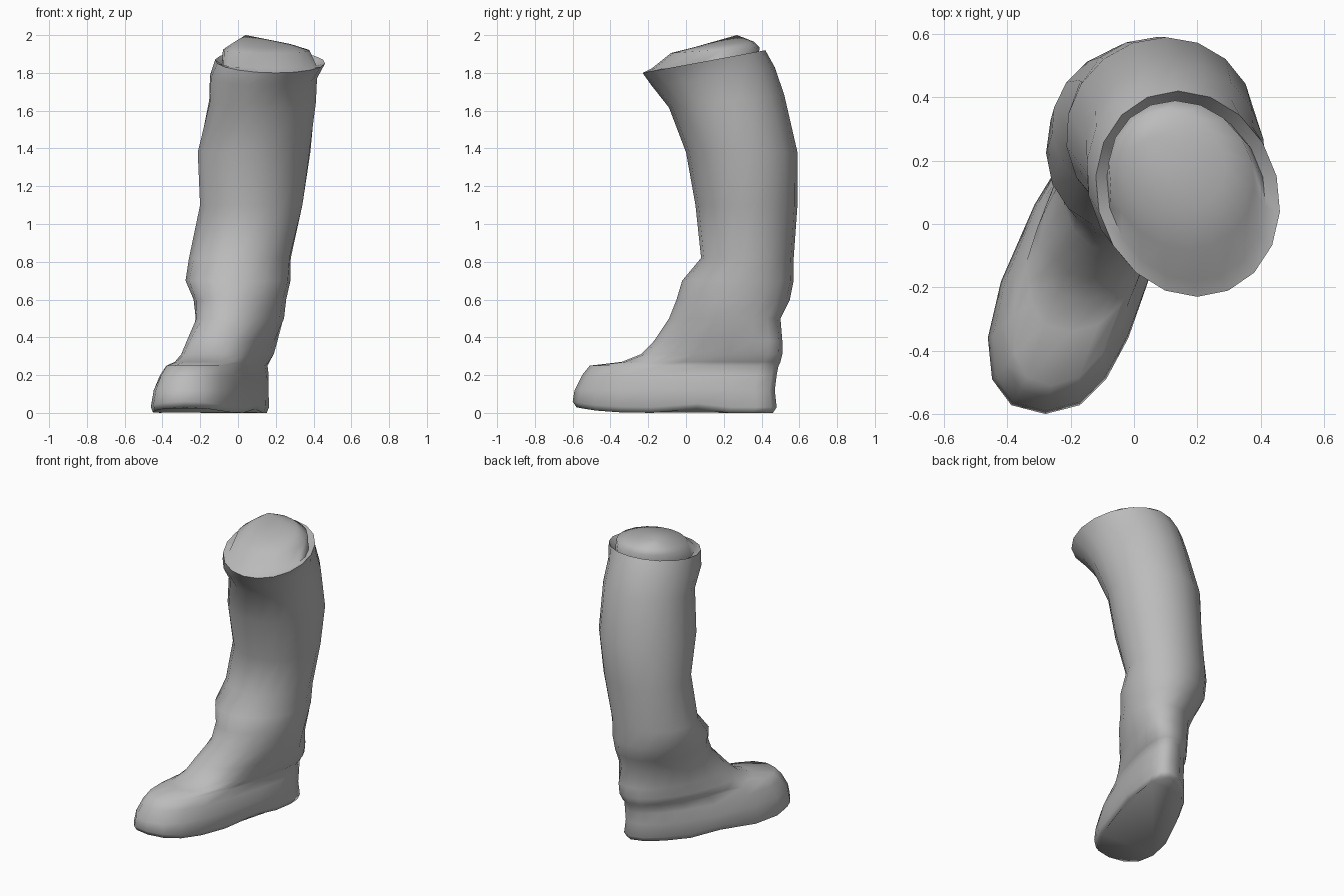
import bpy
import bmesh
from math import cos, sin, pi, exp, copysign

SIDES = 18

old = bpy.data.objects.get("Cube")
if old:
    bpy.data.objects.remove(old, do_unlink=True)

# One plain grey for the whole boot
leather = bpy.data.materials.new("grey leather")
leather.use_nodes = True
grey = (0.5, 0.5, 0.5, 1)
leather.diffuse_color = grey
leather.node_tree.nodes["Principled BSDF"].inputs["Base Color"].default_value = grey

# Cross-sections: height, front y, back y, front x, back x, half width
FOOT = [
    (0, -.58, .46, -.28, .1, .21),
    (.03, -.6, .48, -.28, .1, .225),
    (.12, -.59, .47, -.28, .09, .22),
    (.2, -.55, .48, -.27, .09, .205),
    (.25, -.51, .49, -.26, .09, .185),
    (.27, -.34, .5, -.2, .09, .19),
    (.31, -.24, .51, -.16, .1, .195),
    (.38, -.17, .51, -.13, .1, .2),
    (.5, -.09, .5, -.06, .08, .225),
]
LEG = [
    (.6, -.05, .55, -.04, .06, .24),
    (.7, -.02, .57, -.04, .04, .275),
    (.82, .08, .57, -.01, .03, .27),
    (1.1, .05, .59, .07, .07, .275),
    (1.38, 0, .59, .07, .1, .3),
    (1.65, -.09, .52, .14, .12, .285),
    (1.78, -.18, .47, .15, .12, .285),
    (1.86, -.23, .42, .2, .14, .29),
]
# Folded-in top: dips behind the rim, then swells into a cushion
CUSHION = [
    (1.84, -.18, .38, .19, .14, .25),
    (1.92, -.08, .39, .17, .13, .23),
    (1.95, .04, .36, .15, .1, .16),
]


def add_ring(bm, z, front, back, x_front, x_back, width, tilt):
    """Egg-shaped section whose spine runs from heel to toe."""
    low = max(0, 1 - z / .5)
    power = 1 - .15 * min(1, low * 4)
    ring = []
    for i in range(SIDES):
        a = 2 * pi * i / SIDES
        u = copysign(abs(cos(a)) ** power, cos(a))
        s = copysign(abs(sin(a)) ** power, sin(a))
        t = (1 - u) / 2
        y = front + (back - front) * t
        x = x_front + (x_back - x_front) * t - .06 * low * s * s
        x += width * s * (1 + .22 * low * u)
        h = z - tilt * u
        if z < .1:  # toe spring and arch in front of the heel
            h += .03 * max(0, u) ** 4 + .02 * exp(-((y - .05) / .07) ** 2)
        ring.append(bm.verts.new((x, y, h)))
    return ring


def bridge(bm, rings):
    for a, b in zip(rings, rings[1:]):
        for i in range(SIDES):
            j = (i + 1) % SIDES
            bm.faces.new((a[i], a[j], b[j], b[i]))


def fan(bm, ring, tip):
    centre = bm.verts.new(tip)
    for i in range(SIDES):
        bm.faces.new((ring[i], ring[(i + 1) % SIDES], centre))


# Boot: one continuous skin from the sole to the folded top
bm = bmesh.new()
rings = [add_ring(bm, *s, 0) for s in FOOT]
# The shaft leans back towards its rim
rings += [add_ring(bm, *s, .06 * max(0, (s[0] - 1.38) / .48)) for s in LEG]
rings += [add_ring(bm, *s, .015) for s in CUSHION]
bridge(bm, rings)
bm.faces.new(rings[0])
fan(bm, rings[-1], (.04, .27, 2))
bmesh.ops.recalc_face_normals(bm, faces=bm.faces)
mesh = bpy.data.meshes.new("boot")
bm.to_mesh(mesh)
bm.free()
mesh.materials.append(leather)
boot = bpy.data.objects.new("boot", mesh)
bpy.context.collection.objects.link(boot)

# Smooth leather with a crisp sole edge
bpy.ops.object.select_all(action='DESELECT')
boot.select_set(True)
bpy.context.view_layer.objects.active = boot
bpy.ops.object.shade_smooth_by_angle(angle=1.2)
